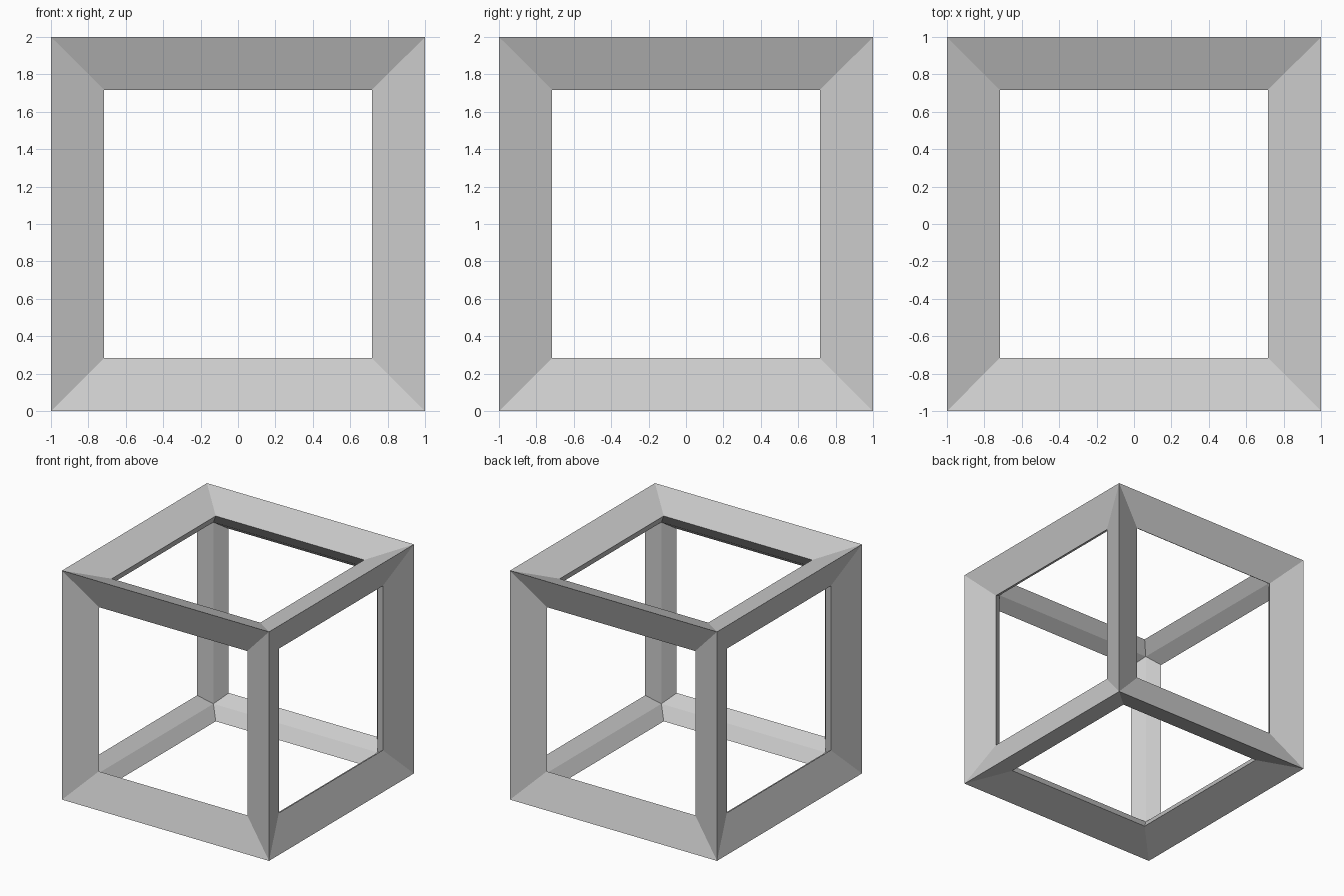
import bpy, bmesh
from mathutils import Vector
from itertools import product

if "Cube" in bpy.data.objects:
    bpy.data.objects.remove(bpy.data.objects["Cube"])

OUT = 1.0      # outer corner
FACE = 0.8965  # depth of the window rims
RIM = 0.7172   # half width of the square windows
INN = 0.793    # inner corner

bm = bmesh.new()

# Twelve mitred bars: a four-sided section (along, u, v) swept between mirrored ends
section = [(OUT, OUT, OUT), (RIM, FACE, RIM), (INN, INN, INN), (RIM, RIM, FACE)]
for axis, su, sv in product(range(3), (-1, 1), (-1, 1)):
    ends = []
    for sa in (-1, 1):
        ring = []
        for a, u, v in section:
            p = Vector((0, 0, 1))
            p[axis] += sa * a
            p[(axis + 1) % 3] += su * u
            p[(axis + 2) % 3] += sv * v
            ring.append(bm.verts.new(p))
        ends.append(ring)
    for i in range(4):
        j = (i + 1) % 4
        bm.faces.new((ends[0][i], ends[0][j], ends[1][j], ends[1][i]))

# Weld the shared mitre corners into one closed frame
bmesh.ops.remove_doubles(bm, verts=bm.verts, dist=0.001)
bmesh.ops.recalc_face_normals(bm, faces=bm.faces)
mesh = bpy.data.meshes.new("cube_frame")
bm.to_mesh(mesh)
bm.free()
bpy.context.collection.objects.link(bpy.data.objects.new("cube_frame", mesh))
